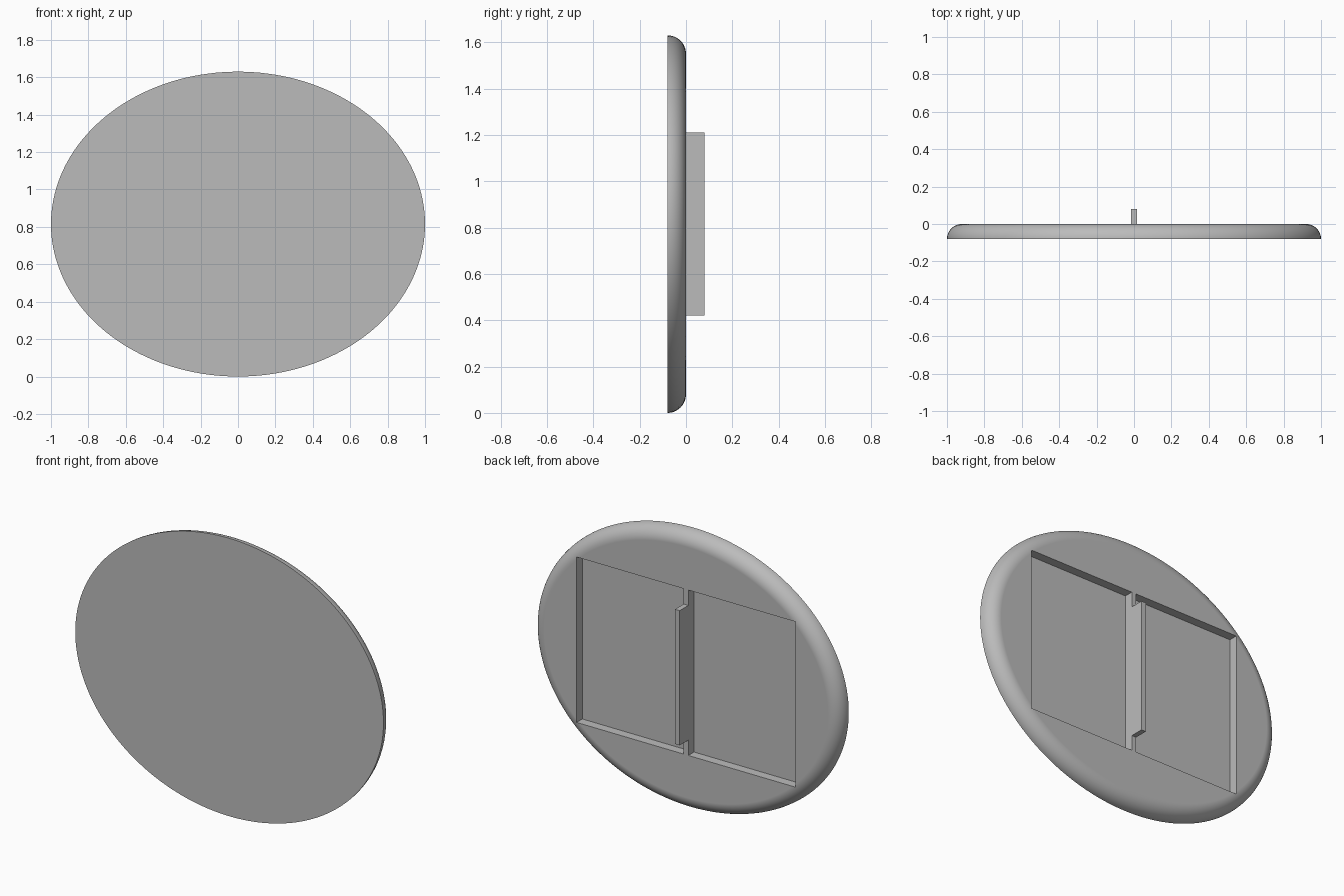
import bpy, bmesh, math
from mathutils import Vector

cube = bpy.data.objects.get("Cube")
if cube:
    bpy.data.objects.remove(cube, do_unlink=True)

A, B, T = 1.0, 0.815, 0.08       # half width, half height, plate thickness
SEGMENTS, STEPS = 160, 12
RIB = 0.015                      # half thickness of the middle rib

grey = bpy.data.materials.new("plain_grey")
grey.use_nodes = True
colour = (0.5, 0.5, 0.5, 1)
grey.diffuse_color = colour
grey.node_tree.nodes["Principled BSDF"].inputs["Base Color"].default_value = colour


def add_object(name, bm):
    bmesh.ops.recalc_face_normals(bm, faces=bm.faces)
    mesh = bpy.data.meshes.new(name)
    bm.to_mesh(mesh)
    bm.free()
    mesh.materials.append(grey)
    obj = bpy.data.objects.new(name, mesh)
    bpy.context.collection.objects.link(obj)
    return obj


def box(name, low, high):
    low, high = Vector(low), Vector(high)
    bm = bmesh.new()
    bmesh.ops.create_cube(bm, size=1)
    bmesh.ops.scale(bm, vec=high - low, verts=bm.verts)
    bmesh.ops.translate(bm, vec=(low + high) / 2, verts=bm.verts)
    return add_object(name, bm)


def oval_ring(bm, inset, y):
    """Ellipse outline moved inward along its normal."""
    ring = []
    for i in range(SEGMENTS):
        t = math.tau * i / SEGMENTS
        n = Vector((math.cos(t) / A, math.sin(t) / B)).normalized()
        ring.append(bm.verts.new((A * math.cos(t) - inset * n.x, y,
                                  B + B * math.sin(t) - inset * n.y)))
    return ring


# Oval plate with a quarter-round edge towards the back
bm = bmesh.new()
rings = []
for k in range(STEPS + 1):
    a = math.pi / 2 * k / STEPS
    rings.append(oval_ring(bm, T * (1 - math.cos(a)), T * (math.sin(a) - 1)))
for r0, r1 in zip(rings, rings[1:]):
    for i in range(SEGMENTS):
        j = (i + 1) % SEGMENTS
        bm.faces.new((r0[i], r0[j], r1[j], r1[i]))
bm.faces.new(rings[0])
bm.faces.new(rings[-1])
plate = add_object("oval_plate", bm)

# Two shallow pockets in the back, leaving the rib between them
for side in (-1, 1):
    x0, x1 = sorted((side * RIB, side * 0.71))
    cutter = box("pocket_cutter", (x0, -0.053, B - 0.485), (x1, 0.2, B + 0.485))
    cutter.hide_render = True
    mod = plate.modifiers.new("pocket", 'BOOLEAN')
    mod.operation = 'DIFFERENCE'
    mod.solver = 'EXACT'
    mod.object = cutter
    bpy.context.view_layer.objects.active = plate
    bpy.ops.object.modifier_apply(modifier=mod.name)
    bpy.data.objects.remove(cutter, do_unlink=True)

# Smooth rim, sharp pocket edges, flat back
bpy.ops.object.select_all(action='DESELECT')
plate.select_set(True)
bpy.context.view_layer.objects.active = plate
bpy.ops.object.shade_smooth_by_angle(angle=math.radians(30))
weighted = plate.modifiers.new("flat_faces", 'WEIGHTED_NORMAL')
weighted.keep_sharp = True

# Grip fin standing on the rib
box("grip_fin", (-RIB, 0, B - 0.395), (RIB, T, B + 0.395))
